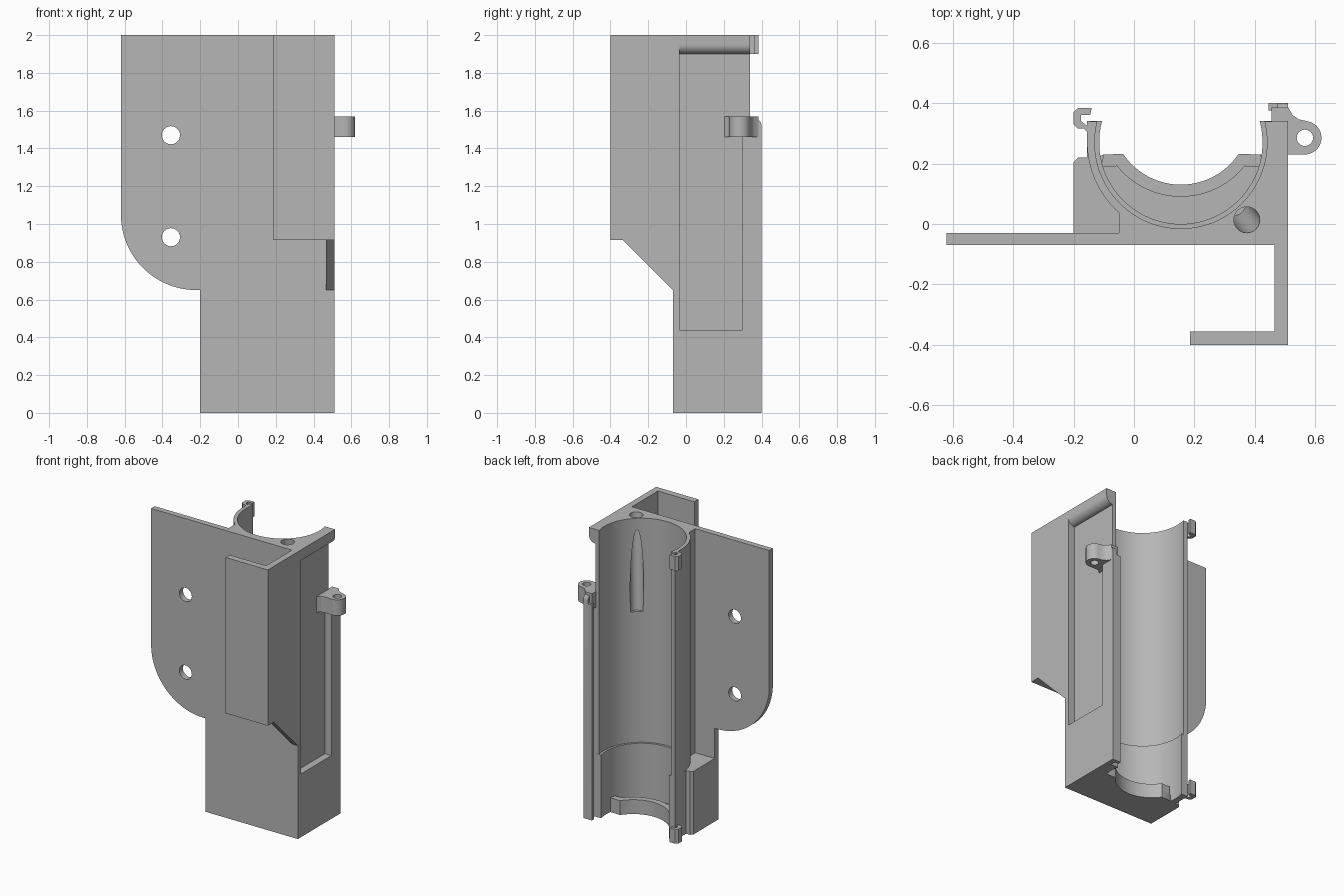
import bpy, bmesh
from math import cos, sin, radians
from mathutils import Vector

if "Cube" in bpy.data.objects:
    bpy.data.objects.remove(bpy.data.objects["Cube"], do_unlink=True)

grey = bpy.data.materials.new("plain grey")
grey.use_nodes = True
grey.diffuse_color = (0.47, 0.47, 0.47, 1)
grey.node_tree.nodes["Principled BSDF"].inputs["Base Color"].default_value = grey.diffuse_color

CX, CY = 0.155, 0.27      # bore axis
FRONT, RIGHT = -0.07, 0.51


def arc(cx, cy, r, a, b, n=24):
    angles = [radians(a + (b - a) * i / n) for i in range(n + 1)]
    return [(cx + r * cos(t), cy + r * sin(t)) for t in angles]


def prism(name, pts, axis, lo, hi):
    """Extrude a 2D outline along an axis."""
    place = {"x": lambda a, b, t: (t, a, b),
             "y": lambda a, b, t: (a, t, b),
             "z": lambda a, b, t: (a, b, t)}[axis]
    bm = bmesh.new()
    rings = [[bm.verts.new(place(a, b, t)) for a, b in pts] for t in (lo, hi)]
    for ring in rings:
        bm.faces.new(ring)
    n = len(pts)
    for i in range(n):
        j = (i + 1) % n
        bm.faces.new((rings[0][i], rings[0][j], rings[1][j], rings[1][i]))
    bmesh.ops.recalc_face_normals(bm, faces=bm.faces)
    mesh = bpy.data.meshes.new(name)
    bm.to_mesh(mesh)
    bm.free()
    mesh.materials.append(grey)
    ob = bpy.data.objects.new(name, mesh)
    bpy.context.collection.objects.link(ob)
    return ob


def box(name, x0, x1, y0, y1, z0, z1):
    return prism(name, [(x0, y0), (x1, y0), (x1, y1), (x0, y1)], "z", z0, z1)


def cut(ob, cutter):
    cutter.hide_render = True
    mod = ob.modifiers.new("cut", "BOOLEAN")
    mod.operation, mod.solver, mod.object = "DIFFERENCE", "EXACT", cutter
    bpy.context.view_layer.objects.active = ob
    bpy.ops.object.modifier_apply(modifier=mod.name)
    bpy.data.objects.remove(cutter, do_unlink=True)


parts = []

# Flat mounting plate with a rounded lower corner and two screw holes
plate = prism("mounting_plate",
              [(-0.05, 2), (-0.62, 2)] + arc(-0.22, 1.05, 0.4, 180, 270)
              + [(-0.2, 0.65), (-0.2, 0.44), (-0.05, 0.44)], "y", FRONT, -0.03)
for z in (1.47, 0.93):
    cut(plate, prism("screw_hole", arc(-0.355, z, 0.048, 0, 345, 23), "y", -0.2, 0.1))
parts.append(plate)

# Upper body: half tube wall with a solid corner
bore = arc(CX, CY, 0.285, 14, -194, 48)
upper = prism("tube_body",
              [(-0.05, FRONT), (RIGHT, FRONT), (RIGHT, 0.34)] + bore
              + [(-0.155, 0.34)] + arc(CX, CY, 0.31, 180, 228.6, 16), "z", 0.44, 2)

# Lower body: block around a slightly narrower pocket
lower = prism("lower_block",
              [(-0.2, FRONT), (RIGHT, FRONT), (RIGHT, 0.34)]
              + arc(CX, CY, 0.27, 15, -195, 48)
              + [(-0.155, 0.34), (-0.155, 0.22), (-0.185, 0.22), (-0.2, 0.205)],
              "z", 0, 0.44)

# Side recess with a rounded upper edge, open to the back near the top
recess_profile = [(0.46, 0.4), (0.6, 0.4), (0.6, 1.95)] + arc(0.46, 1.95, 0.05, 0, -90, 10)
cut(upper, prism("side_recess", recess_profile, "y", -0.035, 0.30))
cut(upper, prism("back_recess", [(0.46, 1.56)] + [(0.6, 1.56)] + recess_profile[2:],
                 "y", 0.2, 0.5))

# Slanted cable hole that breaks into the bore
hole = prism("cable_hole", arc(0, 0, 0.043, 0, 345, 23), "z", -0.65, 0.1)
for v in hole.data.vertices:
    drop = min(v.co.z, 0)
    v.co += Vector((0.38 + 0.08 * drop, 0.005 - 0.1 * drop, 2))
cut(upper, hole)
parts += [upper, lower]

# Bottom floor and its raised lip with a scooped opening
scoop = arc(CX, 0.36, 0.23, -34, -146)
rim = [(0.42, 0.23)] + scoop + [(-0.10, 0.23)]
parts.append(prism("floor", rim + arc(CX, CY, 0.275, 190, 350), "z", 0, 0.045))
lip_back = [(-0.11, 0.19), (-0.06, 0.19)] + arc(CX, 0.36, 0.27, -142, -38) \
    + [(0.37, 0.19), (0.42, 0.19)]
lip = prism("floor_lip", rim + lip_back, "z", 0, 0.10)
parts.append(lip)

# Front channel: side wall with a slanted foot, and the return flange
parts.append(prism("channel_side",
                   [(-0.4, 2), (-0.4, 0.915), (-0.335, 0.915), (FRONT, 0.65), (FRONT, 2)],
                   "x", 0.465, RIGHT))
parts.append(box("channel_flange", 0.185, 0.465, -0.4, -0.355, 0.915, 2))

# Back rail with a rounded top and an inward lip
parts.append(prism("back_rail",
                   [(0.30, 0), (0.40, 0)] + arc(0.36, 1.52, 0.04, 0, 90, 8) + [(0.30, 1.56)],
                   "x", 0.475, RIGHT))
parts.append(box("rail_lip", 0.445, 0.475, 0.375, 0.40, 0, 1.5))

# Hinge lug with a pin hole
lug = prism("hinge_lug",
            [(0.455, 0.2), (0.48, 0.225), (0.5, 0.23)]
            + arc(0.565, 0.285, 0.055, -90, 80, 20)
            + [(0.545, 0.346), (0.525, 0.36), (0.51, 0.385), (0.455, 0.385)],
            "z", 1.46, 1.57)
cut(lug, prism("pin_hole", arc(0.565, 0.285, 0.027, 0, 345, 23), "z", 1.3, 1.7))
parts.append(lug)

# Snap hooks at both ends of the tube edge
for name, z in (("top_hook", 1.9), ("bottom_hook", 0)):
    parts.append(prism(name, [
        (-0.15, 0.30), (-0.15, 0.32), (-0.175, 0.34), (-0.175, 0.36), (-0.145, 0.36),
        (-0.14, 0.383), (-0.185, 0.383), (-0.2, 0.37), (-0.2, 0.33), (-0.185, 0.315),
        (-0.165, 0.315)], "z", z, z + 0.1))

# Smooth the curved walls and keep the edges sharp
bpy.ops.object.select_all(action="DESELECT")
for ob in parts:
    ob.select_set(True)
bpy.context.view_layer.objects.active = parts[0]
bpy.ops.object.shade_smooth_by_angle(angle=radians(30))
